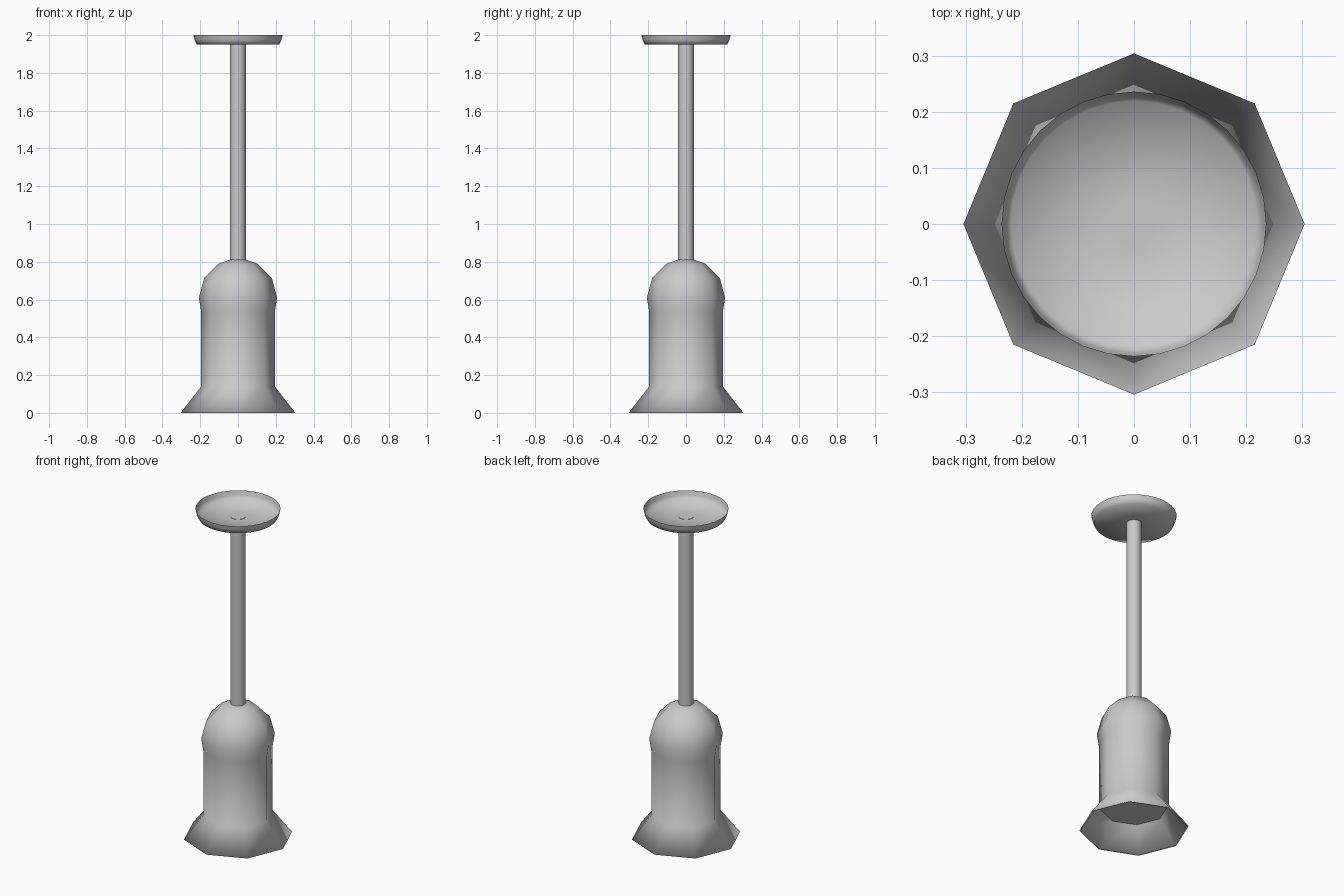
import bpy, bmesh, math

if "Cube" in bpy.data.objects:
    bpy.data.objects.remove(bpy.data.objects["Cube"])


def lathe(name, profile, sides, cap_start=False, cap_end=False):
    """Spin (radius, z) points around z; profile runs so normals face outward."""
    bm = bmesh.new()
    rings = []
    for r, z in profile:
        rings.append([bm.verts.new((r * math.cos(2 * math.pi * i / sides),
                                    r * math.sin(2 * math.pi * i / sides), z))
                      for i in range(sides)])
    for a, b in zip(rings, rings[1:]):
        for i in range(sides):
            j = (i + 1) % sides
            bm.faces.new((a[i], a[j], b[j], b[i]))
    if cap_start:
        bm.faces.new(rings[0][::-1])
    if cap_end:
        bm.faces.new(rings[-1])
    mesh = bpy.data.meshes.new(name)
    bm.to_mesh(mesh)
    bm.free()
    mesh.shade_smooth()
    obj = bpy.data.objects.new(name, mesh)
    bpy.context.collection.objects.link(obj)
    return obj


# Ceiling canopy: shallow dish open at the top
lathe("ceiling_canopy", [(0.04, 1.95), (0.219, 1.95), (0.23, 1.975), (0.236, 2.0)], 32)

# Hanging rod
rod = lathe("hanging_rod", [(0.042, 0.81), (0.042, 1.952)], 16, True, True)
for f in rod.data.polygons:
    f.use_smooth = len(f.vertices) == 4

# Eight-sided shade: recessed underside, flared rim, straight body, domed top
dome = [(0.207 * math.cos(math.radians(a)), 0.61 + 0.207 * math.sin(math.radians(a)))
        for a in (0, 30, 60, 80)]
lathe("lamp_shade",
      [(0.187, 0.13), (0.295, 0.0), (0.304, 0.0), (0.195, 0.14), (0.195, 0.535)] + dome,
      8, True, True).data.polygons[-2].use_smooth = False
